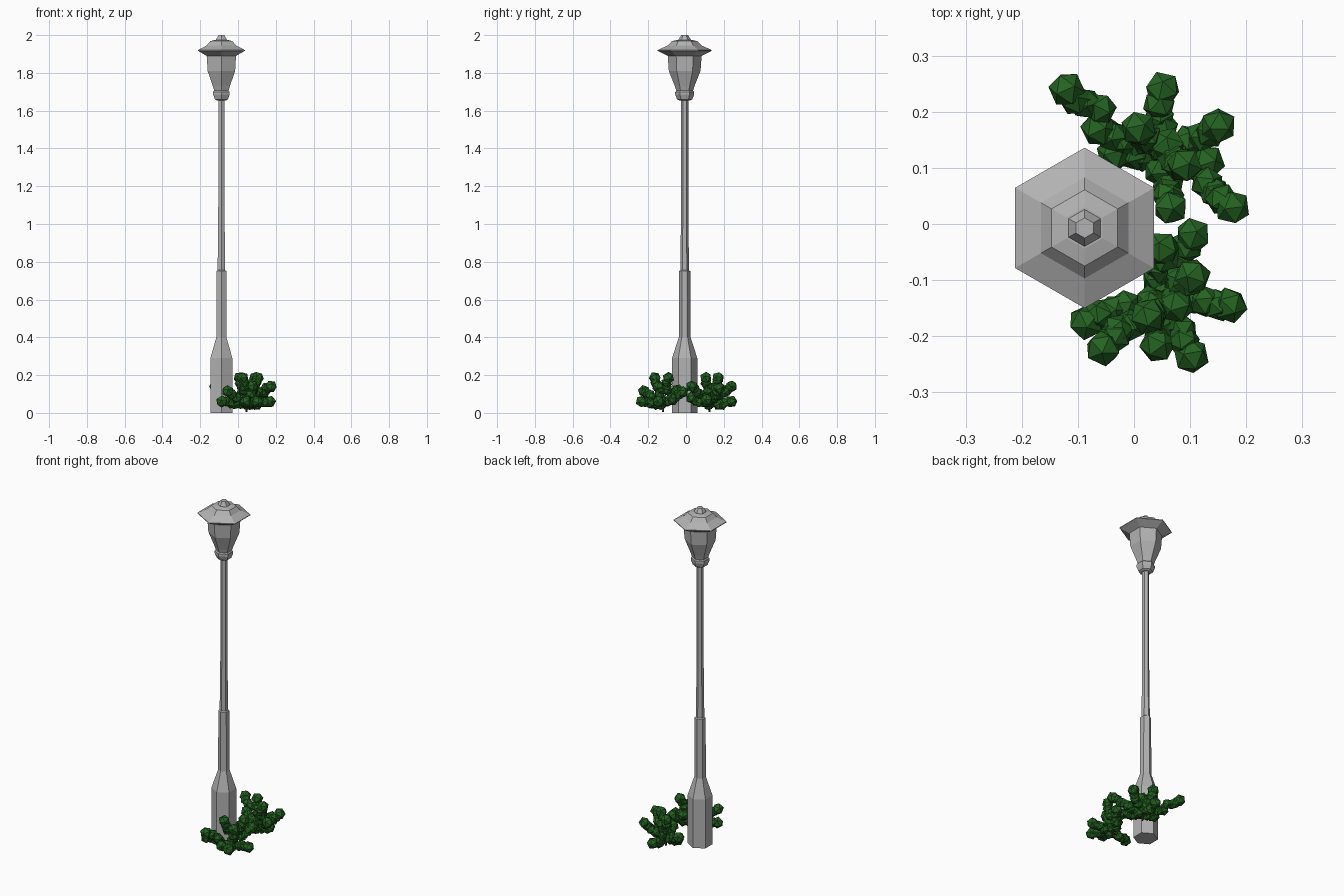
import bpy, bmesh, math, random
from mathutils import Vector, Euler

if "Cube" in bpy.data.objects:
    bpy.data.objects.remove(bpy.data.objects["Cube"])

random.seed(4)


def material(name, rgb):
    m = bpy.data.materials.new(name)
    m.diffuse_color = (*rgb, 1)
    m.use_nodes = True
    m.node_tree.nodes["Principled BSDF"].inputs["Base Color"].default_value = m.diffuse_color
    return m


GREY = material("metal grey", (0.45, 0.45, 0.45))
GREEN = material("leaf green", (0.018, 0.125, 0.016))
BROWN = material("stem brown", (0.09, 0.03, 0.025))


def finish(name, bm, mat):
    bmesh.ops.recalc_face_normals(bm, faces=bm.faces)
    me = bpy.data.meshes.new(name)
    bm.to_mesh(me)
    bm.free()
    me.materials.append(mat)
    ob = bpy.data.objects.new(name, me)
    bpy.context.collection.objects.link(ob)
    return ob


CX, CY = -0.088, -0.007


def hex_lathe(name, profile):
    """Six-sided turned part from (radius, z) pairs, corners on the y axis."""
    bm = bmesh.new()
    rings = []
    for r, z in profile:
        rings.append([bm.verts.new((CX + r * math.cos(math.radians(30 + 60 * i)),
                                    CY + r * math.sin(math.radians(30 + 60 * i)), z))
                      for i in range(6)])
    for a, b in zip(rings, rings[1:]):
        for i in range(6):
            j = (i + 1) % 6
            bm.faces.new((a[i], a[j], b[j], b[i]))
    bm.faces.new(rings[0])
    bm.faces.new(rings[-1])
    return finish(name, bm, GREY)


# Lamp post
hex_lathe("post_base", [(0.067, 0), (0.067, 0.29), (0.031, 0.40), (0.030, 0.75), (0.021, 0.757)])
hex_lathe("post_shaft", [(0.023, 0.75), (0.019, 1.10), (0.019, 1.67)])
hex_lathe("lantern_collar", [(0.030, 1.655), (0.040, 1.66), (0.050, 1.685), (0.050, 1.70), (0.040, 1.71)])
hex_lathe("lantern_body", [(0.042, 1.70), (0.052, 1.73), (0.084, 1.81), (0.090, 1.895)])
hex_lathe("lantern_roof", [(0.090, 1.89), (0.143, 1.917), (0.143, 1.921), (0.090, 1.945),
                           (0.068, 1.968), (0.037, 1.975)])
hex_lathe("roof_finial", [(0.034, 1.972), (0.032, 1.978), (0.023, 1.992), (0.018, 2.0)])

# Two bushes: stem foot, then leaf clump tips
BUSHES = [
    ((0.045, 0.125), [(-0.12, 0.24, 0.14), (-0.063, 0.17, 0.09), (0.008, 0.17, 0.185),
                      (0.051, 0.24, 0.06), (0.15, 0.175, 0.13), (0.13, 0.11, 0.07),
                      (0.09, 0.105, 0.185), (0.175, 0.03, 0.14), (0.06, 0.14, 0.13),
                      (0.065, 0.03, 0.08), (-0.035, 0.125, 0.06)]),
    ((0.045, -0.12), [(0.105, -0.02, 0.11), (0.05, -0.045, 0.12), (0.105, -0.093, 0.185),
                      (0.17, -0.145, 0.06), (0.025, -0.165, 0.185), (0.075, -0.145, 0.14),
                      (0.102, -0.235, 0.06), (0.042, -0.215, 0.06), (-0.055, -0.222, 0.115),
                      (-0.085, -0.175, 0.06)]),
]


def stem(bm, a, b, r0, r1):
    d = b - a
    rot = d.to_track_quat('Z', 'Y').to_matrix().to_4x4()
    rot.translation = (a + b) / 2
    bmesh.ops.create_cone(bm, cap_ends=True, segments=5, radius1=r0, radius2=r1,
                          depth=d.length, matrix=rot)


def leaf_ball(bm, centre, r):
    rot = Euler([random.uniform(0, 6.28) for _ in range(3)]).to_matrix().to_4x4()
    rot.translation = centre
    bmesh.ops.create_icosphere(bm, subdivisions=1, radius=r, matrix=rot)


for k, ((fx, fy), tips) in enumerate(BUSHES):
    leaves, stems = bmesh.new(), bmesh.new()
    foot = Vector((fx, fy, 0.005))
    fork = Vector((fx, fy, 0.035))
    stem(stems, foot, fork, 0.006, 0.005)
    for t in tips:
        tip = Vector(t)
        stem(stems, fork, tip, 0.0035, 0.002)
        # Chain of leaf balls running back along each branch
        step = (fork - tip).normalized()
        reach = min(0.075, (fork - tip).length * 0.65)
        for i in range(4):
            jitter = Vector([random.uniform(-0.006, 0.006) for _ in range(3)]) if i else Vector()
            c = tip + step * (reach * i / 3) + jitter
            c.z = max(c.z, 0.042)
            leaf_ball(leaves, c, 0.033 if i == 0 else 0.030)
    finish("bush_leaves_%d" % (k + 1), leaves, GREEN)
    finish("bush_stems_%d" % (k + 1), stems, BROWN)
